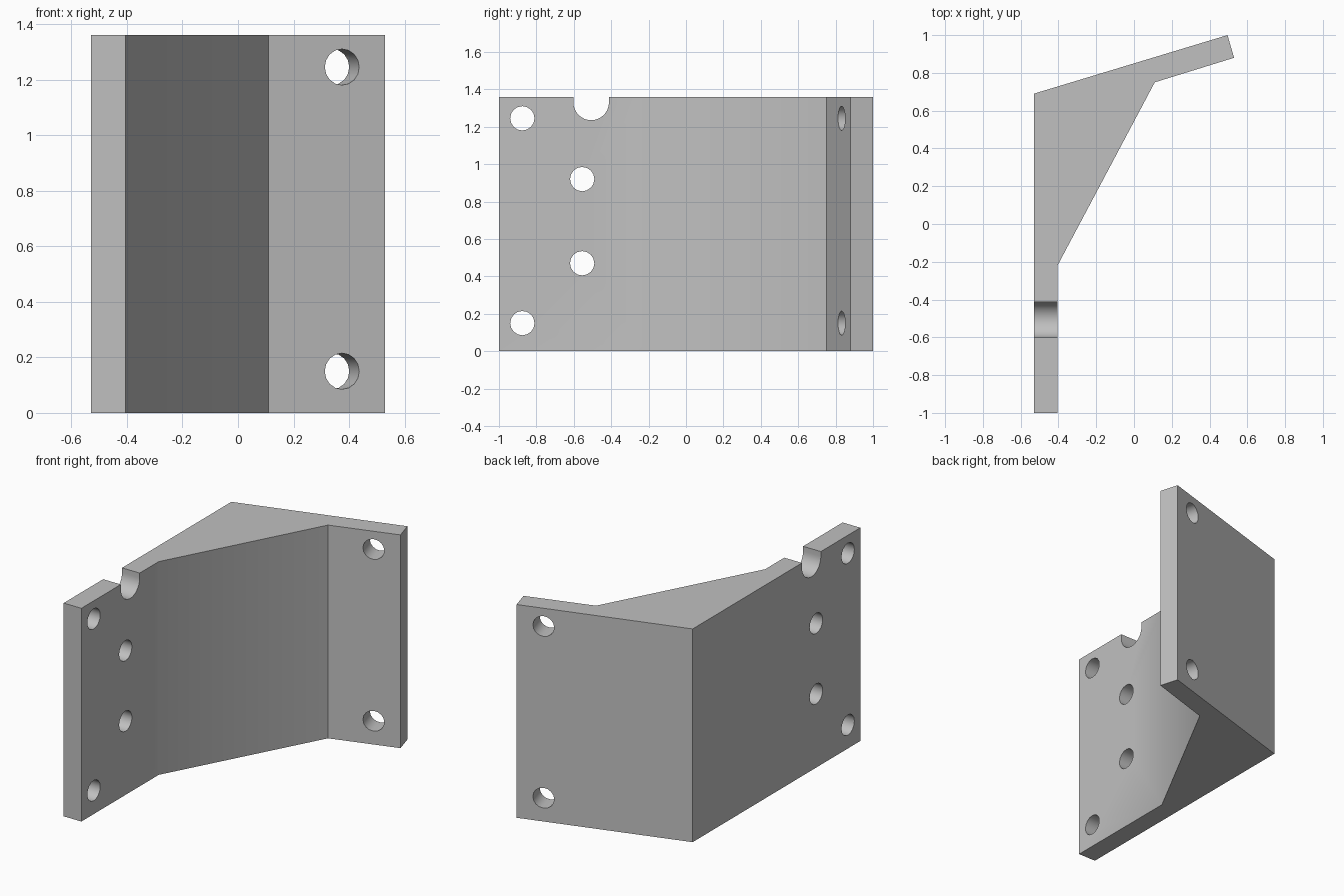
import bpy, bmesh, math
from mathutils import Vector

cube = bpy.data.objects.get("Cube")
if cube:
    bpy.data.objects.remove(cube, do_unlink=True)

HEIGHT = 1.36
HOLE_R = 0.065

grey = bpy.data.materials.new("plain grey")
grey.use_nodes = True
colour = (0.53, 0.53, 0.53, 1)
grey.diffuse_color = colour
grey.node_tree.nodes["Principled BSDF"].inputs["Base Color"].default_value = colour


def extrude(name, points, direction):
    """Solid made by sweeping a flat outline along a direction."""
    bm = bmesh.new()
    face = bm.faces.new([bm.verts.new(p) for p in points])
    swept = bmesh.ops.extrude_face_region(bm, geom=[face])["geom"]
    verts = [v for v in swept if isinstance(v, bmesh.types.BMVert)]
    bmesh.ops.translate(bm, verts=verts, vec=direction)
    bmesh.ops.recalc_face_normals(bm, faces=bm.faces)
    mesh = bpy.data.meshes.new(name)
    bm.to_mesh(mesh)
    bm.free()
    mesh.materials.append(grey)
    obj = bpy.data.objects.new(name, mesh)
    bpy.context.collection.objects.link(obj)
    return obj


def hole(name, centre, axis):
    """Round cutter through a plate, along a horizontal axis."""
    axis = Vector(axis).normalized()
    side = axis.cross(Vector((0, 0, 1)))
    ring = []
    for i in range(16):
        a = math.tau * i / 16
        ring.append(Vector(centre) - axis * 0.2
                    + side * HOLE_R * math.cos(a) + Vector((0, 0, HOLE_R * math.sin(a))))
    return extrude(name, ring, axis * 0.4)


# Angled bracket: wall plate, thick gusset and tilted flange in one outline
outline = [(-0.53, -1), (-0.405, -1), (-0.405, -0.22), (0.11, 0.75),
           (0.53, 0.88), (0.495, 1), (-0.53, 0.69)]
bracket = extrude("angled_bracket", [(x, y, 0) for x, y in outline], (0, 0, HEIGHT))

# Bolt holes in the wall plate and in the flange
cutters = []
for y, z in [(-0.875, 0.15), (-0.875, 1.245), (-0.555, 0.47), (-0.555, 0.92)]:
    cutters.append(hole("wall_hole_cutter", (-0.468, y, z), (1, 0, 0)))
for z in (0.15, 1.245):
    cutters.append(hole("flange_hole_cutter", (0.357, 0.89, z), (-0.3, 1, 0)))

# Round-bottomed notch in the top edge of the wall plate
notch = [(-0.7, -0.412, 1.5), (-0.7, -0.602, 1.5)]
for i in range(17):
    a = math.pi + math.pi * i / 16
    notch.append((-0.7, -0.507 + 0.095 * math.cos(a), 1.33 + 0.095 * math.sin(a)))
cutters.append(extrude("notch_cutter", notch, (0.5, 0, 0)))

# Cut the openings, then drop the cutters
bpy.context.view_layer.objects.active = bracket
bracket.select_set(True)
for cutter in cutters:
    mod = bracket.modifiers.new("cut", "BOOLEAN")
    mod.operation = "DIFFERENCE"
    mod.solver = "EXACT"
    mod.object = cutter
    bpy.ops.object.modifier_apply(modifier=mod.name)
    bpy.data.objects.remove(cutter, do_unlink=True)

bpy.ops.object.shade_smooth_by_angle(angle=math.radians(30))
